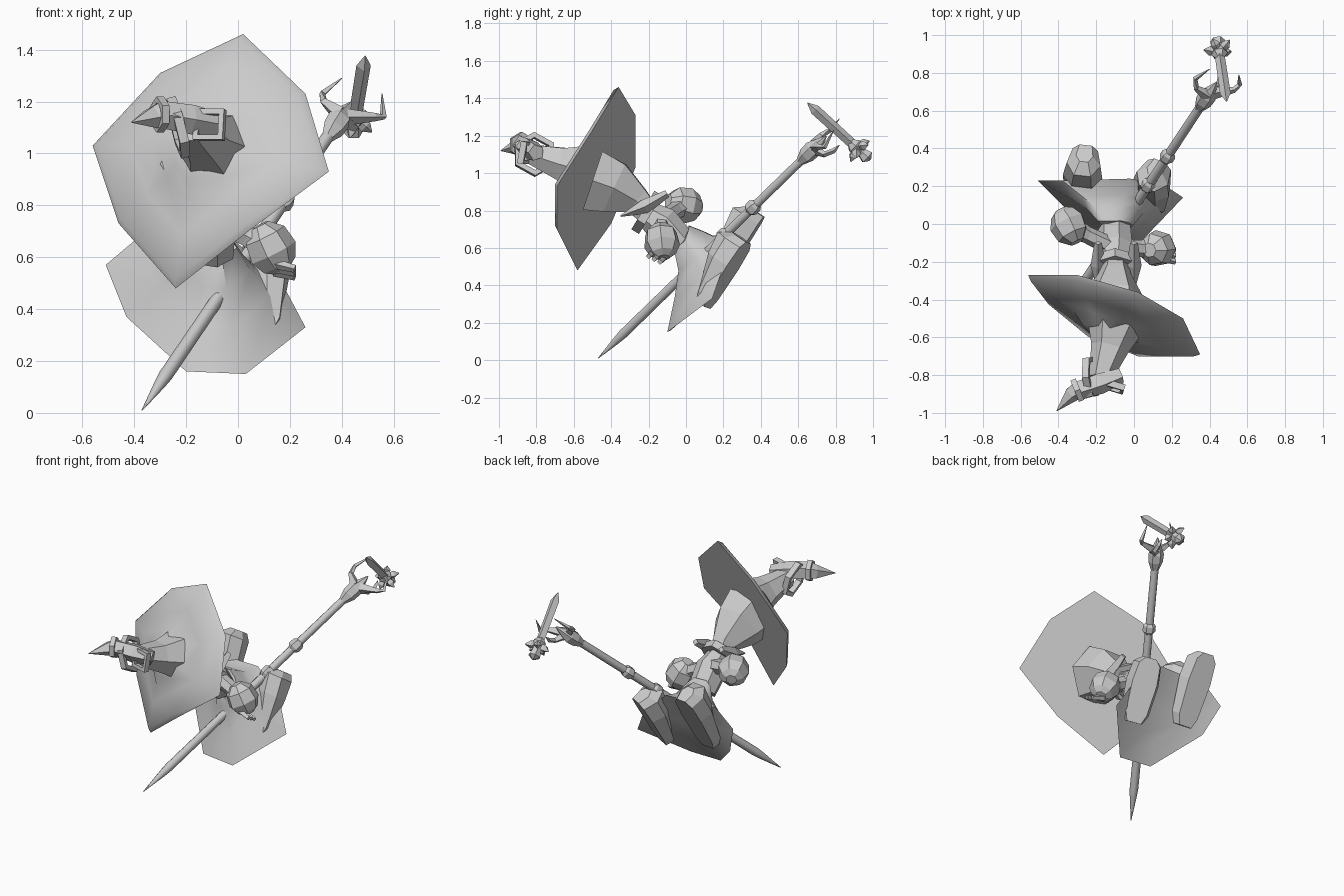
import bpy, bmesh, math
from mathutils import Vector as V

cube = bpy.data.objects.get("Cube")
if cube:
    bpy.data.objects.remove(cube)

grey = bpy.data.materials.new("plain_grey")
grey.use_nodes = True
COLOUR = (0.6, 0.6, 0.6, 1)
grey.diffuse_color = COLOUR
grey.node_tree.nodes["Principled BSDF"].inputs["Base Color"].default_value = COLOUR


def finish(name, bm, smooth=None):
    """Turn a bmesh into a named object, flat unless a smoothing angle is given."""
    bmesh.ops.recalc_face_normals(bm, faces=bm.faces)
    mesh = bpy.data.meshes.new(name)
    bm.to_mesh(mesh)
    bm.free()
    mesh.materials.append(grey)
    ob = bpy.data.objects.new(name, mesh)
    bpy.context.collection.objects.link(ob)
    if smooth:
        bpy.ops.object.select_all(action='DESELECT')
        ob.select_set(True)
        bpy.context.view_layer.objects.active = ob
        bpy.ops.object.shade_smooth_by_angle(angle=math.radians(smooth))
    return ob


def loft(name, rings, caps=True, smooth=None):
    """Skin a list of equal-length rings of points."""
    bm = bmesh.new()
    loops = [[bm.verts.new(p) for p in ring] for ring in rings]
    n = len(loops[0])
    for a, b in zip(loops, loops[1:]):
        for i in range(n):
            j = (i + 1) % n
            bm.faces.new((a[i], a[j], b[j], b[i]))
    if caps:
        bm.faces.new(loops[0])
        bm.faces.new(loops[-1])
    return finish(name, bm, smooth)


def tube(name, path, radii, sides=6, smooth=None):
    """Round or angular rod following a path with a radius at each point."""
    path = [V(p) for p in path]
    rings = []
    for k, p in enumerate(path):
        axis = path[min(k + 1, len(path) - 1)] - path[max(k - 1, 0)]
        q = axis.to_track_quat('Z', 'Y')
        angles = [math.tau * i / sides for i in range(sides)]
        rings.append([p + q @ V((radii[k] * math.cos(a), radii[k] * math.sin(a), 0)) for a in angles])
    return loft(name, rings, smooth=smooth)


def frame(name, centre, axis, radius, thick, sides=4):
    """Angular ring with a square section."""
    q = V(axis).to_track_quat('Z', 'Y')
    angles = [math.tau * (i + 0.5) / sides for i in range(sides)]
    rings = []
    for u, w in [(0, -1), (1, -1), (1, 1), (0, 1), (0, -1)]:
        r = radius - thick + u * thick
        rings.append([V(centre) + q @ V((r * math.cos(a), r * math.sin(a), w * thick * 0.6))
                      for a in angles])
    return loft(name, rings, False)


def blob(name, centre, radius, axis):
    """Faceted ball stretched along an axis."""
    a = V(axis).normalized()
    steps = [(-1, 0.4), (-0.55, 0.88), (0.2, 1), (0.75, 0.72), (1, 0.35)]
    return tube(name, [V(centre) + a * radius * h for h, r in steps],
                [radius * r for h, r in steps], 7)


# Staff: pointed foot, long shaft, two collars
foot, top = V((-0.37, -0.47, 0.01)), V((0.39, 0.68, 1.13))


def on_staff(t):
    return foot.lerp(top, t)


tube("staff_shaft", [on_staff(t) for t in (0, 0.09, 0.12, 1)],
     [0.002, 0.022, 0.027, 0.024], 8, 50)
for label, t in (("upper", 0.72), ("lower", 0.587)):
    tube(label + "_staff_collar", [on_staff(t + d) for d in (-0.02, -0.01, 0.01, 0.02)],
         [0.026, 0.04, 0.04, 0.026], 6)

# Staff head: flared socket and clawed prongs
tube("staff_socket", [on_staff(t) for t in (0.94, 0.97, 1.0, 1.06)],
     [0.025, 0.045, 0.048, 0.004], 6)
prongs = {"left": [(0.41, 0.69, 1.14), (0.53, 0.71, 1.14), (0.56, 0.74, 1.14), (0.555, 0.79, 1.23)],
          "right": [(0.39, 0.68, 1.15), (0.33, 0.72, 1.2), (0.325, 0.77, 1.23), (0.40, 0.82, 1.29)],
          "lower": [(0.41, 0.69, 1.13), (0.45, 0.74, 1.1), (0.46, 0.79, 1.12), (0.46, 0.82, 1.15)]}
for label, path in prongs.items():
    tube(label + "_prong", path, [0.034, 0.016, 0.014, 0.002], 4)

# Floating blade with faceted hilt
tip, pommel = V((0.49, 0.65, 1.375)), V((0.44, 0.985, 1.07))
tube("crystal_blade", [tip.lerp(pommel, t) for t in (0, 0.12, 0.75)], [0.003, 0.028, 0.026], 4)
tube("blade_hilt", [tip.lerp(pommel, t) for t in (0.68, 0.75, 0.84, 0.88, 0.95, 1)],
     [0.02, 0.045, 0.03, 0.03, 0.04, 0.008], 6)
hub = tip.lerp(pommel, 0.77)
spin = (pommel - tip).to_track_quat('Z', 'Y')
for i in range(5):
    a = math.tau * i / 5
    out = spin @ V((math.cos(a), math.sin(a), 0.45))
    tube("hilt_spike_%d" % i, [hub, hub + out * 0.05, hub + out * 0.08], [0.015, 0.025, 0.002], 4)

# Hat: broad brim with a flat underside, swept forward into a leaning crown
rim = [V(p) for p in ((0.02, -0.36, 1.46), (0.26, -0.5, 1.23), (0.35, -0.69, 0.93),
                      (0.04, -0.69, 0.70), (-0.24, -0.58, 0.48), (-0.46, -0.40, 0.73),
                      (-0.56, -0.27, 1.03), (-0.30, -0.27, 1.31))]
mid = sum(rim, V()) / len(rim)
facing = V((-0.40, -0.88, 0.3)).normalized()
loft("hat_brim", [[mid + facing * lift + (p - mid) * s for p in rim]
                  for s, lift in ((1, 0), (0.95, 0.025), (0.62, 0.06), (0.38, 0.085), (0.24, 0.13))],
     smooth=55)
tube("hat_crown", [(-0.10, -0.54, 1.02), (-0.13, -0.66, 1.05), (-0.18, -0.82, 1.10)],
     [0.15, 0.10, 0.06], 6)
tube("hat_tip", [(-0.07, -0.80, 1.11), (-0.18, -0.84, 1.13), (-0.30, -0.88, 1.15),
                 (-0.33, -0.90, 1.14), (-0.41, -0.99, 1.12)], [0.045, 0.06, 0.055, 0.045, 0.002], 5)
frame("hat_band", (-0.23, -0.81, 1.10), (1, 0.1, 0.25), 0.12, 0.03, 6)
frame("hat_buckle", (-0.11, -0.86, 1.11), (-0.3, -1, 0.2), 0.085, 0.028)
frame("hat_tip_band", (-0.30, -0.88, 1.15), (-1, -0.4, 0), 0.07, 0.025, 6)

# Head and collar
tube("head", [(-0.11, -0.50, 0.96), (-0.11, -0.38, 0.92), (-0.10, -0.26, 0.85), (-0.10, -0.2, 0.78)],
     [0.19, 0.16, 0.085, 0.07], 6)
frame("collar", (-0.10, -0.21, 0.79), (0, 1, -0.6), 0.12, 0.04, 6)
for label, x in (("left", 0.0), ("right", -0.19)):
    tube(label + "_collar_point", [(x, -0.35, 0.77), (x, -0.22, 0.82), (x, -0.1, 0.89)],
         [0.004, 0.04, 0.02], 4)

# Torso and arms ending in chunky cuffs
tube("torso", [(-0.10, -0.22, 0.79), (-0.10, -0.13, 0.73), (-0.10, -0.03, 0.62)],
     [0.07, 0.10, 0.09], 7)
hands = {"left": ((0.125, -0.13, 0.635), (0.5, 0.1, -1)), "right": ((-0.345, -0.01, 0.83), (-0.5, 1, -0.25))}
for label, (spot, axis) in hands.items():
    tube(label + "_arm", [(-0.10, -0.13, 0.75), V((-0.10, -0.13, 0.75)).lerp(V(spot), 0.6), spot],
         [0.05, 0.045, 0.06], 6)
    blob(label + "_cuff", spot, 0.098, axis)
for k, lift in enumerate((-0.03, 0.0, 0.03)):
    base = V((0.2, -0.15 + lift, 0.56 - lift * 0.5))
    tube("left_finger_%d" % k, [base - V((0.06, 0, 0)), base + V((0.02, -0.02, -0.02))], [0.02, 0.015], 4)

# Robe: flared skirt rising to a broad seat, hollow below
hem = [V(p) for p in ((-0.51, 0.23, 0.57), (-0.43, 0.15, 0.37), (-0.20, -0.08, 0.16),
                      (0.03, -0.10, 0.15), (0.26, 0.14, 0.33), (0.17, 0.2, 0.50),
                      (-0.02, 0.24, 0.67), (-0.38, 0.23, 0.68))]
heart = sum(hem, V()) / len(hem)
shrink = [((-0.12, 0.08, 0.51), 0.62), ((-0.11, 0.05, 0.59), 0.40), ((-0.10, -0.01, 0.66), 0.24)]
rings = [[V(c) + (p - heart) * s for p in hem] for c, s in shrink]
under = [heart.lerp(p, 0.5) + V((0, -0.01, 0.01)) for p in hem]
loft("robe", [under, hem] + rings, smooth=50)

# Boots: wedge blocks with flat soles, each turned towards its own sole direction
boots = {"left": ((0.08, 0.09, 0.32), (0.12, 0.30, 0.65), (0.4, 0.75, -0.5)),
         "right": ((-0.28, 0.14, 0.41), (-0.26, 0.38, 0.79), (0.1, 0.82, -0.57))}
for label, (heel, toe, down) in boots.items():
    heel, toe, down = V(heel), V(toe), V(down)
    axis = (toe - heel).normalized()
    down = (down - axis * down.dot(axis)).normalized()
    across = down.cross(axis)
    rings = []
    for t, half, deep in ((-0.05, 0.06, 0.01), (0.1, 0.09, 0.03), (0.6, 0.105, 0.10),
                          (0.9, 0.09, 0.12), (1, 0.045, 0.06)):
        c = heel.lerp(toe, t)
        side, rise, sole = across * half, down * -deep, down * 0.045
        rings.append([c + sole - side * 0.75, c + sole + side * 0.75, c + side + rise * 0.4,
                      c + side * 0.5 + rise, c - side * 0.5 + rise, c - side + rise * 0.4])
    loft(label + "_boot", rings)
